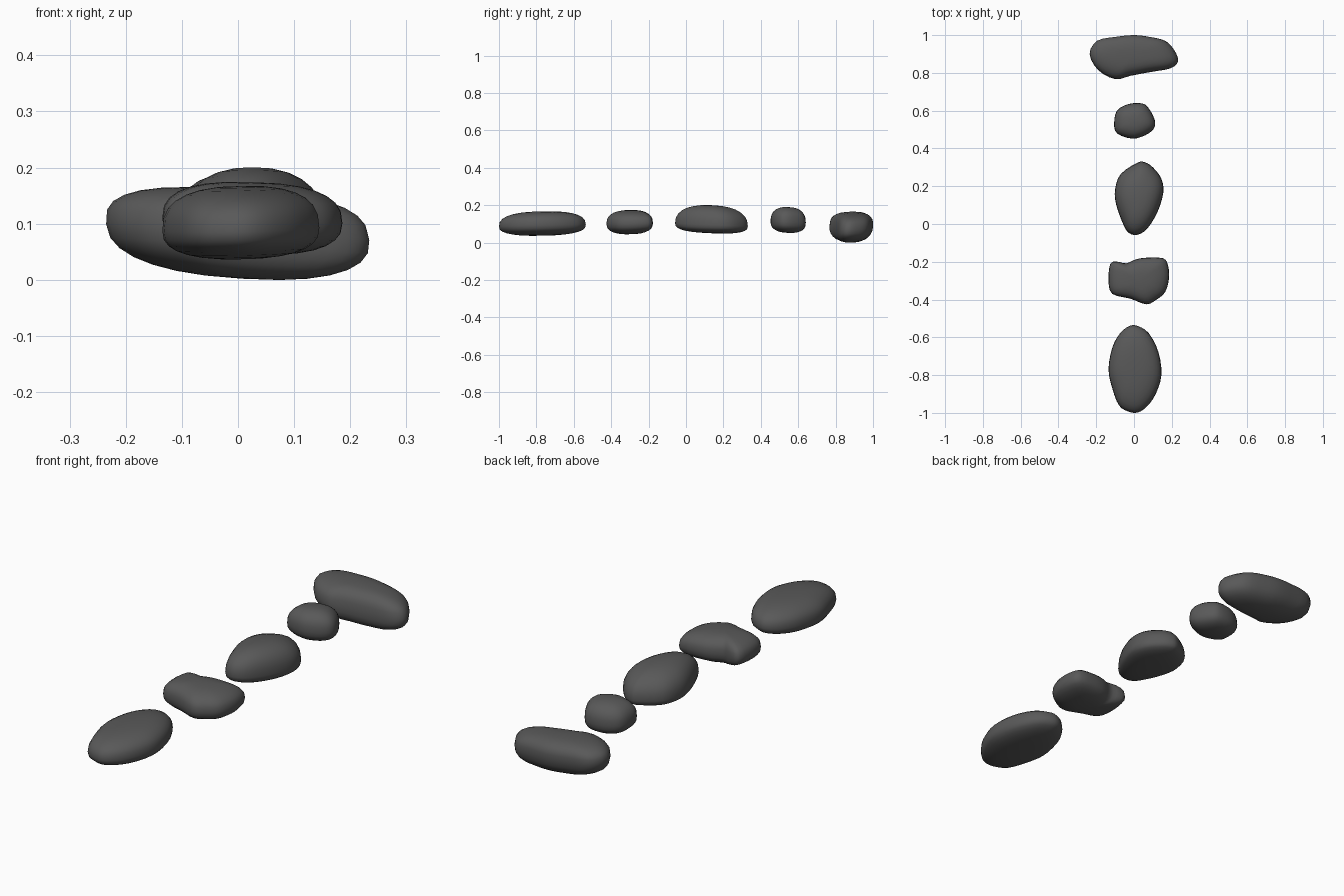
import bpy, bmesh, math
from mathutils import Vector

if "Cube" in bpy.data.objects:
    bpy.data.objects.remove(bpy.data.objects["Cube"])

SEG = 3      # spline samples per outline point
LEVELS = 7   # rings from rim to pole

dark = bpy.data.materials.new("dark_stone")
dark.diffuse_color = (0.1, 0.1, 0.1, 1)
dark.use_nodes = True
dark.node_tree.nodes["Principled BSDF"].inputs["Base Color"].default_value = dark.diffuse_color


def smooth_loop(pts):
    """Closed Catmull-Rom curve through the outline points."""
    n, out = len(pts), []
    for i in range(n):
        a, b, c, d = (Vector(pts[(i + k) % n]) for k in (-1, 0, 1, 2))
        for j in range(SEG):
            t = j / SEG
            out.append(0.5 * (2 * b + (c - a) * t + (2 * a - 5 * b + 4 * c - d) * t * t
                              + (3 * b - a - 3 * c + d) * t ** 3))
    return out


def stone(name, pts, z_low, z_rim, z_top, p_low=2.5, p_top=2.6, slope=(0, 0), lean=(0, 0)):
    """Pebble: plan outline shrunk along rounded profiles above and below its rim."""
    loop = smooth_loop(pts)
    xs, ys = [p.x for p in loop], [p.y for p in loop]
    c = Vector(((min(xs) + max(xs)) / 2, (min(ys) + max(ys)) / 2))
    rx, ry = (max(xs) - min(xs)) / 2, (max(ys) - min(ys)) / 2
    bm = bmesh.new()

    def oval(q):
        """Matching point on the plain oval, so dents fade away from the rim."""
        d = q - c
        return d / math.hypot(d.x / rx, d.y / ry)

    def vert(q, z):
        d = q - c
        h = z - z_rim
        return bm.verts.new((q.x + lean[0] * h, q.y + lean[1] * h,
                             z + slope[0] * d.x + slope[1] * d.y))

    rings = []
    for k in range(-LEVELS + 1, LEVELS):
        a = abs(k) / LEVELS * math.pi / 2
        p, end = (p_low, z_low) if k < 0 else (p_top, z_top)
        s, u = math.cos(a) ** (2 / p), math.sin(a) ** (2 / p)
        w = 0.8 * (1 - s)
        rings.append([vert(c + ((q - c) * (1 - w) + oval(q) * w) * s,
                           z_rim + (end - z_rim) * u) for q in loop])
    n = len(loop)
    for r0, r1 in zip(rings, rings[1:]):
        for i in range(n):
            j = (i + 1) % n
            bm.faces.new((r0[i], r0[j], r1[j], r1[i]))
    low, top = vert(c, z_low), vert(c, z_top)
    for i in range(n):
        j = (i + 1) % n
        bm.faces.new((low, rings[0][j], rings[0][i]))
        bm.faces.new((top, rings[-1][i], rings[-1][j]))
    bmesh.ops.recalc_face_normals(bm, faces=bm.faces)
    for f in bm.faces:
        f.smooth = True
    me = bpy.data.meshes.new(name)
    bm.to_mesh(me)
    bm.free()
    me.materials.append(dark)
    ob = bpy.data.objects.new(name, me)
    bpy.context.collection.objects.link(ob)
    return ob


# Front oval stone
stone("front_stone", [(.02, -.54), (-.025, -.54), (-.075, -.58), (-.115, -.655), (-.135, -.77),
                      (-.115, -.87), (-.08, -.96), (-.03, -.993), (.02, -.998), (.07, -.965),
                      (.115, -.9), (.145, -.8), (.13, -.68), (.08, -.58)],
      .037, .09, .167, p_top=2.6, slope=(.02, .02))

# Second stone, slightly dented on its back edge
stone("second_stone", [(-.125, -.21), (-.135, -.30), (-.115, -.37), (-.02, -.395), (.065, -.425),
                       (.12, -.40), (.165, -.36), (.185, -.29), (.18, -.22), (.15, -.18),
                       (.03, -.182), (-.04, -.208), (-.085, -.2)],
      .045, .105, .174, slope=(-.03, .02), p_top=2.6)

# Middle egg-shaped stone
stone("middle_stone", [(.055, .328), (.015, .323), (-.07, .265), (-.1, .185), (-.095, .105),
                       (-.06, .005), (-.03, -.045), (.015, -.058), (.07, -.025), (.125, .065),
                       (.155, .165), (.145, .24), (.1, .3)],
      .05, .095, .2, p_low=2.7, p_top=2.4, slope=(0, -.04))

# Small stone
stone("small_stone", [(.045, .638), (-.03, .635), (-.09, .6), (-.105, .535), (-.09, .48),
                      (-.01, .452), (.06, .47), (.105, .505), (.11, .55), (.08, .61)],
      .052, .11, .19, p_top=2.5, slope=(0, -.04))

# Wide back stone, lying across the row
stone("back_stone", [(0, 1), (-.1, .99), (-.195, .97), (-.235, .9), (-.19, .815),
                     (-.1, .767), (-.02, .785), (.085, .805), (.195, .825), (.234, .865),
                     (.21, .925), (.165, .97), (.085, .99)],
      .002, .085, .162, p_low=2.4, p_top=2.8, slope=(-.06, 0), lean=(-.1, .08))
